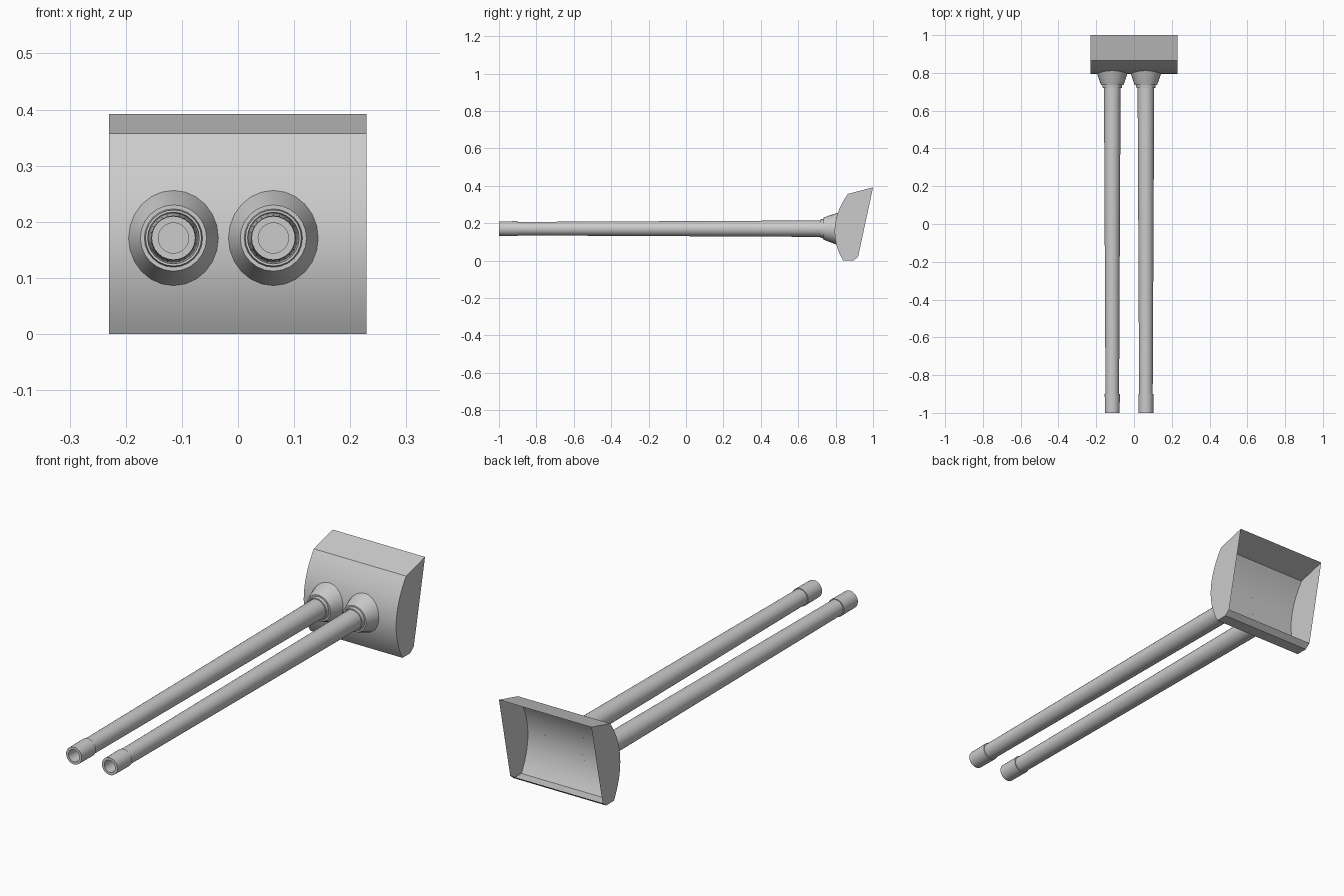
import bpy, bmesh, math

if "Cube" in bpy.data.objects:
    bpy.data.objects.remove(bpy.data.objects["Cube"])

grey = bpy.data.materials.new("plain grey")
grey.diffuse_color = (0.6, 0.6, 0.6, 1)
grey.use_nodes = True
grey.node_tree.nodes["Principled BSDF"].inputs["Base Color"].default_value = grey.diffuse_color

SIDES = 24
AXIS_Z = 0.171


def wall_y(z):
    """Curved front wall of the shield."""
    return 0.84 - 0.2647 * z + 1.805 * z * (z - 0.17)


def finish(bm, name, angle):
    me = bpy.data.meshes.new(name)
    bm.to_mesh(me)
    bm.free()
    ob = bpy.data.objects.new(name, me)
    bpy.context.collection.objects.link(ob)
    me.materials.append(grey)
    bpy.ops.object.select_all(action='DESELECT')
    ob.select_set(True)
    bpy.context.view_layer.objects.active = ob
    bpy.ops.object.shade_smooth_by_angle(angle=math.radians(angle))
    return ob


def lathe(name, profile, cx, cap=False, fit_wall=False):
    """Turn (y, radius) points around a barrel axis, from the front backwards."""
    bm = bmesh.new()
    rings = []
    for i, (y, r) in enumerate(profile):
        ring = []
        for k in range(SIDES):
            a = 2 * math.pi * k / SIDES
            x, z = cx + r * math.cos(a), AXIS_Z + r * math.sin(a)
            if fit_wall and i == len(profile) - 1:
                z = AXIS_Z + 1.06 * r * math.sin(a)
                y = wall_y(z)
            ring.append(bm.verts.new((x, y, z)))
        rings.append(ring)
    for a, b in zip(rings, rings[1:]):
        for k in range(SIDES):
            n = (k + 1) % SIDES
            bm.faces.new((a[k], a[n], b[n], b[k]))
    if cap:
        bm.faces.new(rings[0])
    bmesh.ops.recalc_face_normals(bm, faces=bm.faces)
    if not cap:  # outward normals on the open cone
        f = max(bm.faces, key=lambda f: f.calc_center_median().z)
        if f.normal.z < 0:
            bmesh.ops.reverse_faces(bm, faces=bm.faces)
    return finish(bm, name, 30)


# Shield: open-backed shell with a curved front, sloped roof and small lower lip
STEPS = 18
profile = [(1.0, 0.392)]
profile += [(wall_y(z), z) for z in (0.357 * (1 - i / STEPS) for i in range(STEPS + 1))]
profile += [(0.895, 0.0), (0.92, 0.02)]
bm = bmesh.new()
left, right = ([bm.verts.new((x, y, z)) for y, z in profile] for x in (-0.23, 0.229))
for i in range(len(profile) - 1):
    bm.faces.new((left[i], left[i + 1], right[i + 1], right[i]))
bm.faces.new(left[::-1])
bm.faces.new(right)
bm.normal_update()
finish(bm, "shield", 25)

# Two barrels with hollow muzzles, each held in a conical collar
barrel = [(-0.90, 0.027), (-1.0, 0.027), (-1.0, 0.039), (-0.90, 0.040),
          (-0.90, 0.036), (0.735, 0.044)]
collar = [(0.735, 0.044), (0.72, 0.046), (0.72, 0.050), (0.735, 0.052),
          (0.735, 0.059), (0.765, 0.070), (0.80, 0.080)]
for side, cx in (("left", -0.115), ("right", 0.063)):
    lathe(side + "_barrel", barrel, cx, cap=True)
    lathe(side + "_collar", collar, cx, fit_wall=True)
